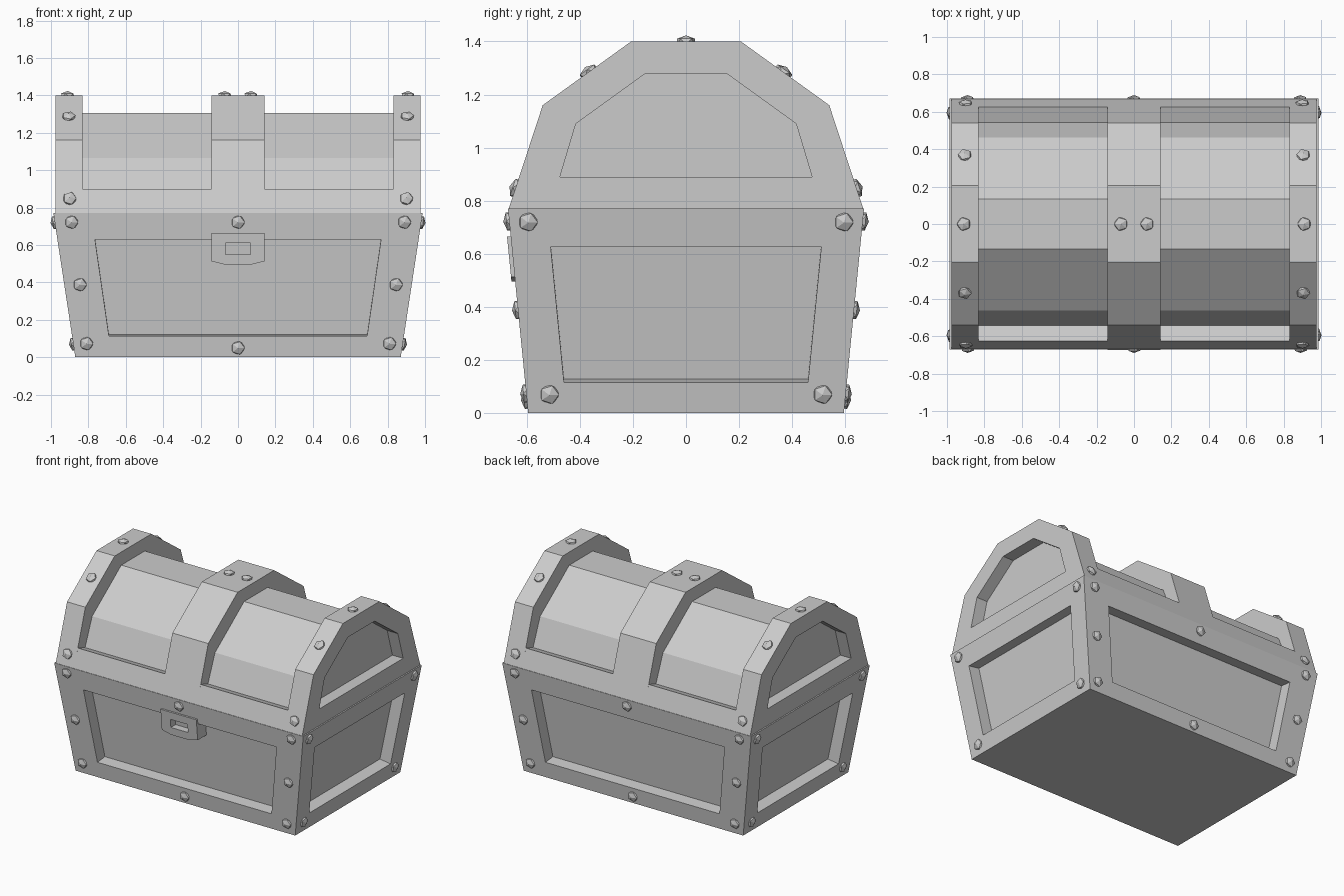
import bpy, bmesh
from mathutils import Vector, Matrix

if "Cube" in bpy.data.objects:
    bpy.data.objects.remove(bpy.data.objects["Cube"])


def finish(bm, name):
    bmesh.ops.recalc_face_normals(bm, faces=bm.faces)
    me = bpy.data.meshes.new(name)
    bm.to_mesh(me)
    bm.free()
    ob = bpy.data.objects.new(name, me)
    bpy.context.collection.objects.link(ob)
    return ob


def loft(a, b):
    """Closed solid between two matching outlines."""
    bm = bmesh.new()
    va = [bm.verts.new(p) for p in a]
    vb = [bm.verts.new(p) for p in b]
    bm.faces.new(va)
    bm.faces.new(vb[::-1])
    n = len(va)
    for i in range(n):
        j = (i + 1) % n
        bm.faces.new((va[j], va[i], vb[i], vb[j]))
    bmesh.ops.recalc_face_normals(bm, faces=bm.faces)
    return bm


def recess(bm, direction, corners, depth):
    """Inset the outermost face in a direction to the corners, then sink it."""
    bm.normal_update()
    d = Vector(direction)
    facing = [f for f in bm.faces if f.normal.dot(d) > 0.9]
    face = max(facing, key=lambda f: f.calc_center_median().dot(d))
    normal = face.normal.copy()
    bmesh.ops.inset_individual(bm, faces=[face], thickness=0.02)
    targets = [Vector(c) for c in corners]
    moves = [(v, min(targets, key=lambda t: (t - v.co).length)) for v in face.verts]
    for v, t in moves:
        v.co = t
    sunk = bmesh.ops.extrude_discrete_faces(bm, faces=[face])["faces"][0]
    bmesh.ops.translate(bm, verts=sunk.verts[:], vec=-normal * depth)


def wall_y(z):
    return 0.595 + 0.076 * z / 0.77


def wall_x(z):
    return 0.87 + 0.117 * z / 0.77


def rect(z):
    x, y = wall_x(z), wall_y(z)
    return [(-x, -y, z), (x, -y, z), (x, y, z), (-x, y, z)]


# Tapered body with four sunken panels
body = loft(rect(0), rect(0.77))
for s in (-1, 1):
    recess(body, (0, s, 0), [(k * x, s * wall_y(z), z)
           for k in (-1, 1) for x, z in ((0.69, 0.112), (0.765, 0.63))], 0.085)
    recess(body, (s, 0, 0), [(s * wall_x(z), k * y, z)
           for k in (-1, 1) for y, z in ((0.46, 0.115), (0.51, 0.625))], 0.085)
finish(body, "chest_body")


# Lid: raised bands with lower barrel sections between them
def mirrored(half):
    return half + [(-a, z) for a, z in reversed(half)]


band = mirrored([(-0.668, 0.77), (-0.54, 1.16), (-0.207, 1.40)])
barrel = mirrored([(-0.668, 0.77), (-0.625, 0.90), (-0.543, 0.872),
                   (-0.463, 1.066), (-0.133, 1.306)])
end_panel = mirrored([(-0.475, 0.89), (-0.415, 1.09), (-0.152, 1.28)])


def along_x(profile, x):
    return [(x, y, z) for y, z in profile]


finish(loft(along_x(band, -0.142), along_x(band, 0.142)), "lid_middle_band")
for s, side in ((-1, "left"), (1, "right")):
    finish(loft(along_x(barrel, s * 0.142), along_x(barrel, s * 0.832)), "lid_barrel_" + side)
    end = loft(along_x(band, s * 0.832), along_x(band, s * 0.977))
    recess(end, (s, 0, 0), along_x(end_panel, s * 0.977), 0.085)
    finish(end, "lid_end_band_" + side)


# Lock plate with a slot, parallel to the front wall
def on_front(pts, out):
    return [(x, -wall_y(z) - out, z) for x, z in pts]


outline = mirrored([(-0.142, 0.665), (-0.142, 0.513), (-0.07, 0.495)])
plate = finish(loft(on_front(outline, 0.014), on_front(outline, -0.09)), "lock_plate")
slot = mirrored([(-0.068, 0.61), (-0.068, 0.55)])
cutter = finish(loft(on_front(slot, 0.1), on_front(slot, -0.04)), "lock_slot_cutter")
cutter.hide_render = True
cutter.hide_viewport = True
mod = plate.modifiers.new("slot", "BOOLEAN")
mod.operation = "DIFFERENCE"
mod.object = cutter
mod.solver = "EXACT"

# Flattened rivets
rivets = bmesh.new()


def rivet(pos, normal):
    rot = Vector(normal).to_track_quat("Z", "Y").to_matrix().to_4x4()
    m = Matrix.Translation(pos) @ rot @ Matrix.Diagonal((0.04, 0.04, 0.023, 1))
    bmesh.ops.create_icosphere(rivets, subdivisions=1, radius=1, matrix=m)


for s in (-1, 1):
    # front and back walls
    for x, z in ((0.89, 0.722), (0.845, 0.388), (0.81, 0.073), (0, 0.722), (0, 0.05)):
        for k in ((-1, 1) if x else (1,)):
            rivet((k * x, s * wall_y(z), z), (0, s, -0.097))
    for k in (-1, 1):
        # end walls
        for y, z in ((0.595, 0.72), (0.515, 0.07)):
            rivet((s * wall_x(z), k * y, z), (s, 0, -0.149))
        # lid end bands
        rivet((k * 0.90, s * 0.643, 0.847), (0, s * 0.949, 0.316))
        rivet((k * 0.905, s * 0.367, 1.285), (0, s * 0.582, 0.813))
    # lid top
    rivet((s * 0.91, 0, 1.40), (0, 0, 1))
    rivet((s * 0.07, 0, 1.40), (0, 0, 1))
finish(rivets, "rivets")
